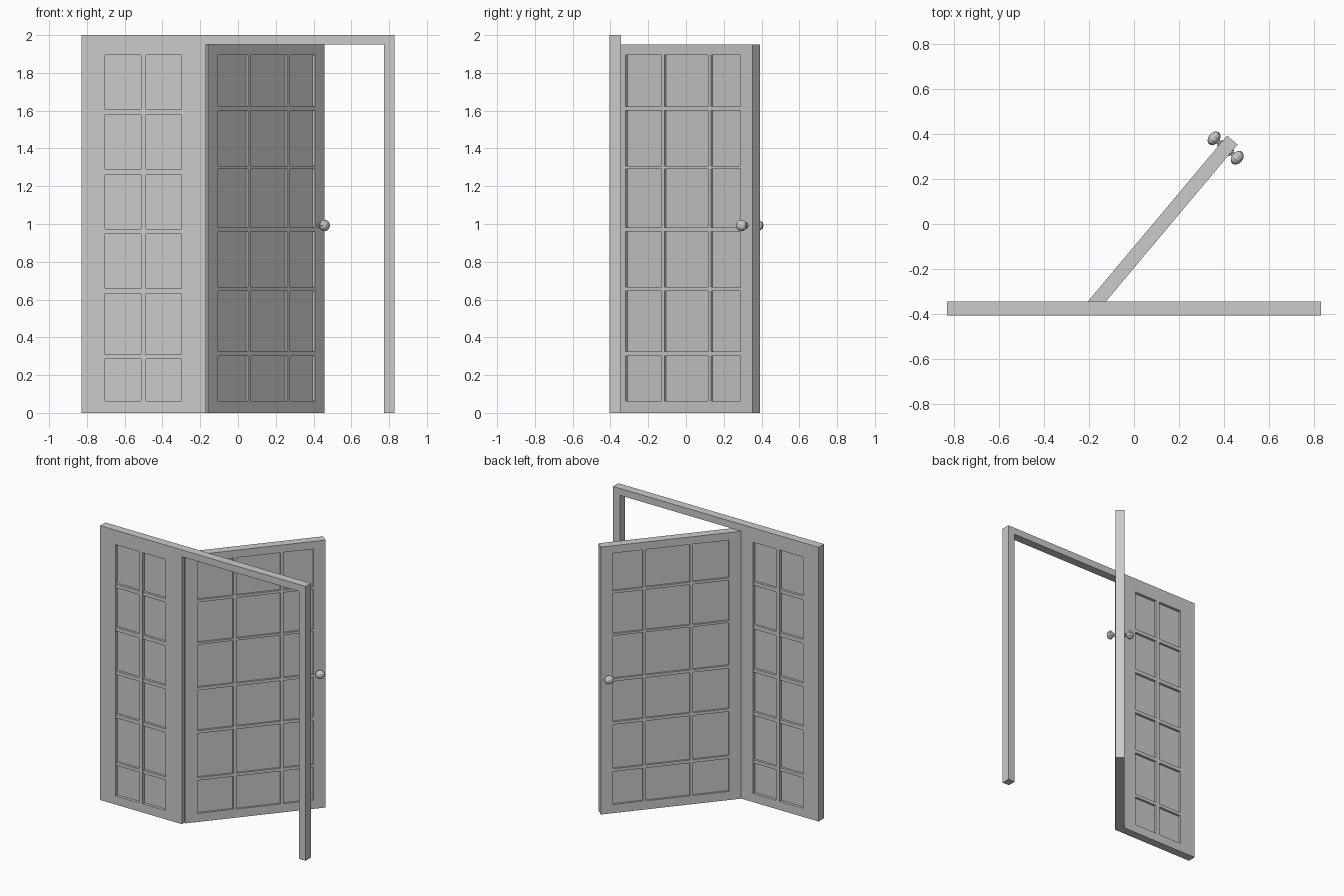
import bpy
import bmesh
from math import radians, pi
from mathutils import Matrix, Vector

cube = bpy.data.objects.get("Cube")
if cube:
    bpy.data.objects.remove(cube, do_unlink=True)

GREY = (0.6, 0.6, 0.6, 1.0)
paint = bpy.data.materials.new("plain_grey")
paint.use_nodes = True
paint.diffuse_color = GREY
paint.node_tree.nodes["Principled BSDF"].inputs["Base Color"].default_value = GREY

THICK = 0.061
HEIGHT = 2.0
OPENING = 1.95
HALF = 0.829
FRONT = -0.405


def finish(name, bm):
    bmesh.ops.recalc_face_normals(bm, faces=bm.faces[:])
    mesh = bpy.data.meshes.new(name)
    bm.to_mesh(mesh)
    bm.free()
    mesh.materials.append(paint)
    obj = bpy.data.objects.new(name, mesh)
    bpy.context.collection.objects.link(obj)
    return obj


def box_mesh(x0, x1, z0, z1):
    """Slab of the common thickness, from y = 0 to y = THICK."""
    bm = bmesh.new()
    bmesh.ops.create_cube(bm, size=1)
    bmesh.ops.scale(bm, vec=(x1 - x0, THICK, z1 - z0), verts=bm.verts[:])
    bmesh.ops.translate(bm, vec=((x0 + x1) / 2, THICK / 2, (z0 + z1) / 2), verts=bm.verts[:])
    return bm


def inside(value, spans):
    return any(a < value < b for a, b in spans)


def sink(bm, side, columns, rows, depth):
    """Push the front or back faces inside the given spans into the slab."""
    chosen = []
    for f in bm.faces:
        c = f.calc_center_median()
        on_side = (c.y - THICK / 2) * side > 0 and abs(f.normal.y) > 0.9
        if on_side and inside(c.x, columns) and inside(c.z, rows):
            chosen.append(f)
    result = bmesh.ops.extrude_face_region(bm, geom=chosen)
    moved = [g for g in result["geom"] if isinstance(g, bmesh.types.BMVert)]
    bmesh.ops.translate(bm, vec=(0, -side * depth, 0), verts=moved)
    # Open the recess by removing the faces it started from
    bmesh.ops.delete(bm, geom=[f for f in chosen if f.is_valid], context="FACES")
    bm.normal_update()


def panelled_slab(name, x0, x1, height, columns, rows, pane_depth, bar_depth=0):
    bm = box_mesh(x0, x1, 0, height)
    for axis, spans in ((Vector((1, 0, 0)), columns), (Vector((0, 0, 1)), rows)):
        for cut in (v for span in spans for v in span):
            bmesh.ops.bisect_plane(bm, geom=bm.verts[:] + bm.edges[:] + bm.faces[:],
                                   plane_co=axis * cut, plane_no=axis)
    bm.normal_update()
    for side in (-1, 1):
        if bar_depth:
            sink(bm, side, columns, [(rows[0][0], rows[-1][1])], bar_depth)
        sink(bm, side, columns, rows, pane_depth - bar_depth)
    return finish(name, bm)


def rows_between(bars, low=0.063, high=1.895):
    edges = [low] + [v for bar in bars for v in bar] + [high]
    return list(zip(edges[::2], edges[1::2]))


# Fixed side panel: two columns with cross bars set slightly back
side_bars = [(0.284, 0.308), (0.631, 0.658), (0.947, 0.973), (1.263, 1.292), (1.58, 1.607)]
side_panel = panelled_slab("side_panel", -HALF, -0.169, HEIGHT,
                           [(-0.704, -0.514), (-0.486, -0.3)],
                           rows_between(side_bars), 0.02, 0.003)
side_panel.location.y = FRONT

# Rest of the frame
finish("right_jamb", box_mesh(0.774, HALF, 0, OPENING)).location.y = FRONT
finish("lintel", box_mesh(-0.169, HALF, OPENING, HEIGHT)).location.y = FRONT

# Open door: three columns of six panes, flush bars
door_bars = [(0.302, 0.324), (0.645, 0.666), (0.96, 0.981), (1.292, 1.308), (1.602, 1.621)]
door = panelled_slab("door", 0, 0.96, OPENING,
                     [(0.083, 0.329), (0.35, 0.651), (0.673, 0.878)],
                     rows_between(door_bars), 0.014)
swing = Matrix.Translation((-0.158, -0.383, 0)) @ Matrix.Rotation(radians(50), 4, "Z")
door.matrix_world = swing

# Turned knobs, a little wider than tall: radius and distance from the door face
profile = [(0, -0.002), (0.016, -0.002), (0.016, 0.004), (0.009, 0.006), (0.009, 0.013),
           (0.02, 0.018), (0.029, 0.028), (0.031, 0.038), (0.026, 0.05), (0.014, 0.059),
           (0, 0.061)]
for name, y, turn in (("front_knob", 0, 90), ("back_knob", THICK, -90)):
    bm = bmesh.new()
    points = [bm.verts.new((r, 0, d)) for r, d in profile]
    edges = [bm.edges.new(pair) for pair in zip(points, points[1:])]
    bmesh.ops.spin(bm, geom=points + edges, cent=(0, 0, 0), axis=(0, 0, 1),
                   angle=2 * pi, steps=10)
    bmesh.ops.remove_doubles(bm, verts=bm.verts[:], dist=0.0005)
    bmesh.ops.scale(bm, vec=(1.1, 1, 1), verts=bm.verts[:])
    knob = finish(name, bm)
    knob.matrix_world = (swing @ Matrix.Translation((0.914, y, 0.992))
                         @ Matrix.Rotation(radians(turn), 4, "X"))
